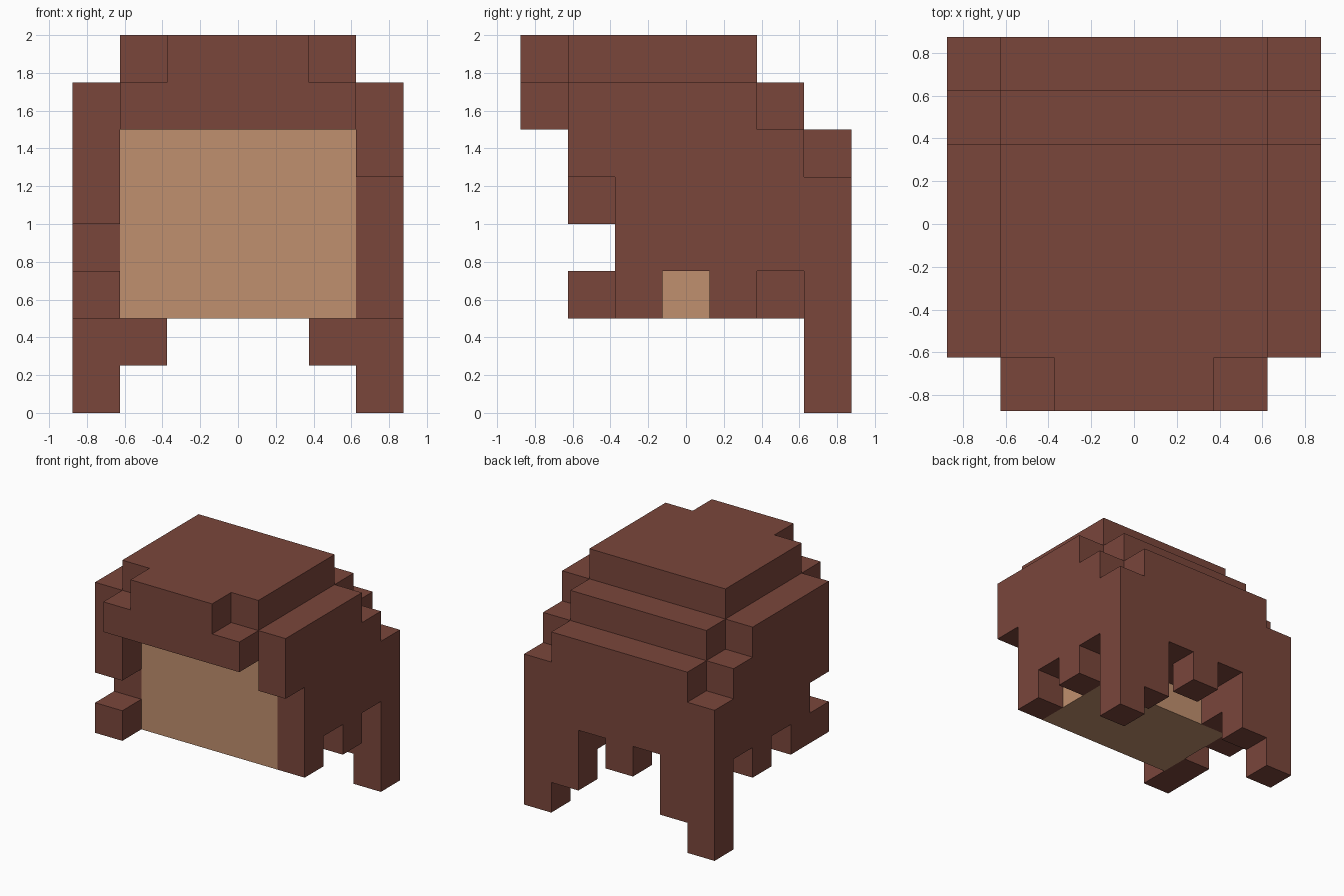
import bpy, bmesh, math
from mathutils import Vector

cube = bpy.data.objects.get("Cube")
if cube:
    bpy.data.objects.remove(cube, do_unlink=True)

U = 0.25                            # block size
ORIGIN = Vector((-0.875, -0.875, 0))


def material(name, rgb):
    mat = bpy.data.materials.new(name)
    mat.use_nodes = True
    mat.diffuse_color = (*rgb, 1)
    bsdf = next(n for n in mat.node_tree.nodes if n.type == 'BSDF_PRINCIPLED')
    bsdf.inputs["Base Color"].default_value = (*rgb, 1)
    bsdf.inputs["Roughness"].default_value = 0.9
    return mat


BROWN = material("hair_brown", (0.195, 0.061, 0.044))
TAN = material("skin_tan", (0.527, 0.279, 0.156))


def box(x, y, z):
    """All block cells in inclusive x, y and z index ranges."""
    return {(i, j, k) for i in range(x[0], x[1] + 1)
            for j in range(y[0], y[1] + 1) for k in range(z[0], z[1] + 1)}


def build(name, cells, mat):
    """Make one closed mesh from the outer skin of the cells."""
    bm = bmesh.new()
    verts = {}

    def vert(p):
        if p not in verts:
            verts[p] = bm.verts.new(ORIGIN + Vector(p) * U)
        return verts[p]

    for c in sorted(cells):
        for axis in range(3):
            a, b = (axis + 1) % 3, (axis + 2) % 3
            for side in (0, 1):
                near = list(c)
                near[axis] += 2 * side - 1
                if tuple(near) in cells:
                    continue
                ring = []
                for da, db in ((0, 0), (1, 0), (1, 1), (0, 1)):
                    p = list(c)
                    p[axis] += side
                    p[a] += da
                    p[b] += db
                    ring.append(vert(tuple(p)))
                bm.faces.new(ring if side else ring[::-1])
    # Merge coplanar squares into large flat faces
    bmesh.ops.dissolve_limit(bm, angle_limit=math.radians(1),
                             verts=bm.verts[:], edges=bm.edges[:])
    mesh = bpy.data.meshes.new(name)
    bm.to_mesh(mesh)
    bm.free()
    mesh.materials.append(mat)
    obj = bpy.data.objects.new(name, mesh)
    bpy.context.collection.objects.link(obj)
    return obj


# Head block
build("head", box((1, 5), (2, 4), (2, 5)), TAN)

# Top of the hair and the fringe hanging over the face
build("hair_crown", box((1, 5), (1, 4), (6, 7)), BROWN)
build("hair_fringe", box((1, 5), (0, 0), (6, 6)) | box((2, 4), (0, 0), (7, 7)), BROWN)

# Side panels: (lowest, highest) block of each column from y = 2 to the back
SIDE = [(2, 6), (3, 6), (2, 6), (3, 5), (0, 4)]
for name, x, locks in (("hair_side_left", 6, [(5, 6)]),
                       ("hair_side_right", 0, [(4, 6), (2, 2)])):
    cells = set()
    for j, span in enumerate(SIDE):
        cells |= box((x, x), (j + 2, j + 2), span)
    for span in locks:              # uneven locks beside the face
        cells |= box((x, x), (1, 1), span)
    build(name, cells, BROWN)

# Back hair: a stepped inner layer and a ragged outer layer
inner, outer = set(), set()
for x, (low_in, low_out) in enumerate([(2, 1), (3, 3), (3, 2), (3, 3), (2, 1)], 1):
    inner |= box((x, x), (5, 5), (low_in, 6))
    outer |= box((x, x), (6, 6), (low_out, 5))
build("hair_back_inner", inner, BROWN)
build("hair_back_outer", outer, BROWN)
